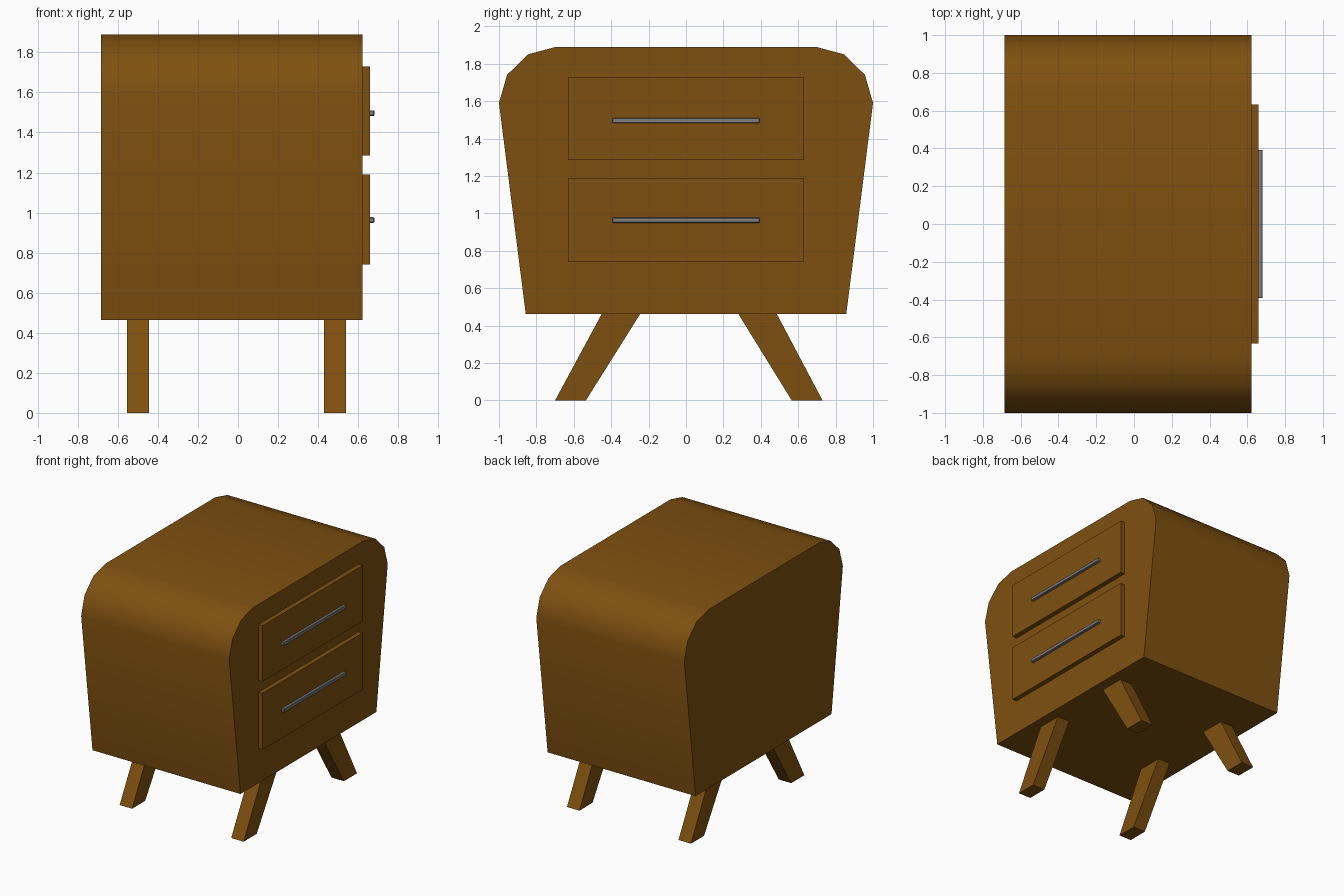
import bpy, bmesh, math
from mathutils import Vector

if "Cube" in bpy.data.objects:
    bpy.data.objects.remove(bpy.data.objects["Cube"])


def material(name, rgb):
    m = bpy.data.materials.new(name)
    m.diffuse_color = (*rgb, 1)
    m.use_nodes = True
    m.node_tree.nodes["Principled BSDF"].inputs["Base Color"].default_value = m.diffuse_color
    return m


WOOD = material("brown wood", (0.21, 0.079, 0.005))
METAL = material("grey metal", (0.21, 0.21, 0.22))


def extrude_x(name, profile, x0, x1, mat, bevel=0):
    """Extrude a closed (y, z) profile along x from x0 to x1."""
    bm = bmesh.new()
    face = bm.faces.new([bm.verts.new((x0, y, z)) for y, z in profile])
    ext = bmesh.ops.extrude_face_region(bm, geom=[face])
    verts = [v for v in ext["geom"] if isinstance(v, bmesh.types.BMVert)]
    bmesh.ops.translate(bm, verts=verts, vec=Vector((x1 - x0, 0, 0)))
    if bevel:
        bmesh.ops.bevel(bm, geom=bm.edges[:], offset=bevel, segments=1, affect='EDGES')
    bmesh.ops.recalc_face_normals(bm, faces=bm.faces)
    mesh = bpy.data.meshes.new(name)
    bm.to_mesh(mesh)
    bm.free()
    mesh.materials.append(mat)
    ob = bpy.data.objects.new(name, mesh)
    bpy.context.collection.objects.link(ob)
    return ob


def rect(y, z0, z1):
    return [(-y, z0), (y, z0), (y, z1), (-y, z1)]


# Cabinet body: tapered sides and faceted round shoulders
half = [(0.857, 0.463), (1.0, 1.59), (0.957, 1.74), (0.845, 1.85), (0.695, 1.89)]
body = extrude_x("cabinet_body", half + [(-y, z) for y, z in reversed(half)],
                 -0.685, 0.622, WOOD)
bpy.context.view_layer.objects.active = body
body.select_set(True)
bpy.ops.object.shade_smooth_by_angle(angle=math.radians(40))

# Drawer fronts with bar handles
for label, z0, z1, hz in (("lower", 0.74, 1.19, 0.963), ("upper", 1.285, 1.73, 1.496)):
    extrude_x(label + "_drawer", rect(0.632, z0, z1), 0.61, 0.66, WOOD)
    extrude_x(label + "_handle", rect(0.393, hz - 0.014, hz + 0.014),
              0.656, 0.681, METAL, bevel=0.004)

# Splayed, tapered legs running slightly into the body
leg_l = [(-0.70, 0), (-0.535, 0), (-0.235, 0.478), (-0.442, 0.478)]
leg_r = [(0.565, 0), (0.73, 0), (0.477, 0.478), (0.27, 0.478)]
for end, x0, x1 in (("back", -0.555, -0.445), ("front", 0.43, 0.54)):
    extrude_x(end + "_left_leg", leg_l, x0, x1, WOOD)
    extrude_x(end + "_right_leg", leg_r, x0, x1, WOOD)
